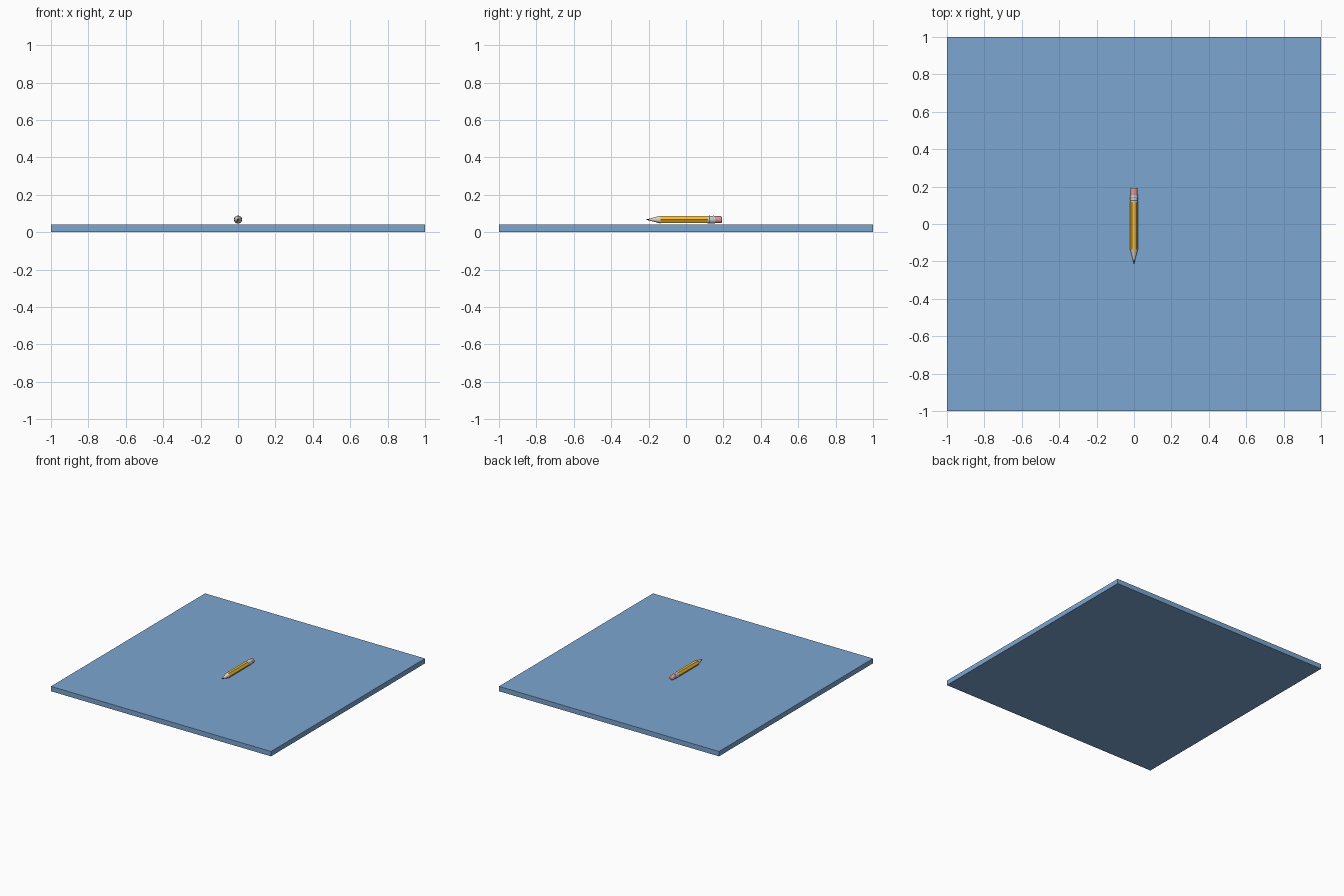
import bpy, bmesh, math

if "Cube" in bpy.data.objects:
    bpy.data.objects.remove(bpy.data.objects["Cube"])


def material(name, color):
    m = bpy.data.materials.new(name)
    m.diffuse_color = (*color, 1)
    m.use_nodes = True
    m.node_tree.nodes["Principled BSDF"].inputs["Base Color"].default_value = m.diffuse_color
    return m


def finish(name, bm, mat, smooth):
    bmesh.ops.recalc_face_normals(bm, faces=bm.faces)
    me = bpy.data.meshes.new(name)
    bm.to_mesh(me)
    bm.free()
    ob = bpy.data.objects.new(name, me)
    bpy.context.collection.objects.link(ob)
    if mat:
        me.materials.append(mat)
    if smooth:
        for o in bpy.context.selected_objects:
            o.select_set(False)
        bpy.context.view_layer.objects.active = ob
        ob.select_set(True)
        bpy.ops.object.shade_smooth_by_angle(angle=math.radians(35))
    return ob


AXIS_Z = 0.067


def turned(name, profile, sides, mat, smooth=True):
    """Capped solid of revolution along y; profile holds (y, radius)."""
    bm = bmesh.new()
    rings = []
    for y, r in profile:
        rings.append([bm.verts.new((r * math.cos(math.tau * i / sides), y,
                                    AXIS_Z + r * math.sin(math.tau * i / sides)))
                      for i in range(sides)])
    for a, b in zip(rings, rings[1:]):
        for i in range(sides):
            j = (i + 1) % sides
            bm.faces.new((a[i], a[j], b[j], b[i]))
    bm.faces.new(rings[0])
    bm.faces.new(rings[-1])
    return finish(name, bm, mat, smooth)


blue = material("blue", (0.20, 0.38, 0.64))
yellow = material("yellow", (0.90, 0.50, 0.04))
wood = material("wood", (0.75, 0.66, 0.52))
graphite = material("graphite", (0.08, 0.08, 0.09))
pink = material("pink", (0.75, 0.30, 0.30))

# Flat square board
bm = bmesh.new()
bmesh.ops.create_cube(bm, size=1)
for v in bm.verts:
    v.co = (v.co.x * 2, v.co.y * 2, (v.co.z + 0.5) * 0.04)
finish("board", bm, blue, False)

# Pencil: hexagonal body, sharpened wood, lead
turned("pencil_body", [(-0.137, 0.0215), (0.117, 0.0215)], 6, yellow, False)
turned("sharpened_wood", [(-0.195, 0.0055), (-0.137, 0.0205)], 24, wood)
turned("pencil_lead", [(-0.213, 0.0008), (-0.195, 0.0055)], 24, graphite)

# Metal ferrule with two raised rings
turned("ferrule", [(0.115, 0.0205), (0.155, 0.0205)], 24, None)
for k, y in enumerate((0.123, 0.143)):
    turned(f"ferrule_ring_{k + 1}", [(y, 0.0205), (y + 0.002, 0.0217),
                                     (y + 0.004, 0.0217), (y + 0.006, 0.0205)], 24, None)

# Rounded eraser
turned("eraser", [(0.153, 0.0188), (0.183, 0.0188), (0.188, 0.0178),
                  (0.191, 0.0155), (0.193, 0.011)], 24, pink)
